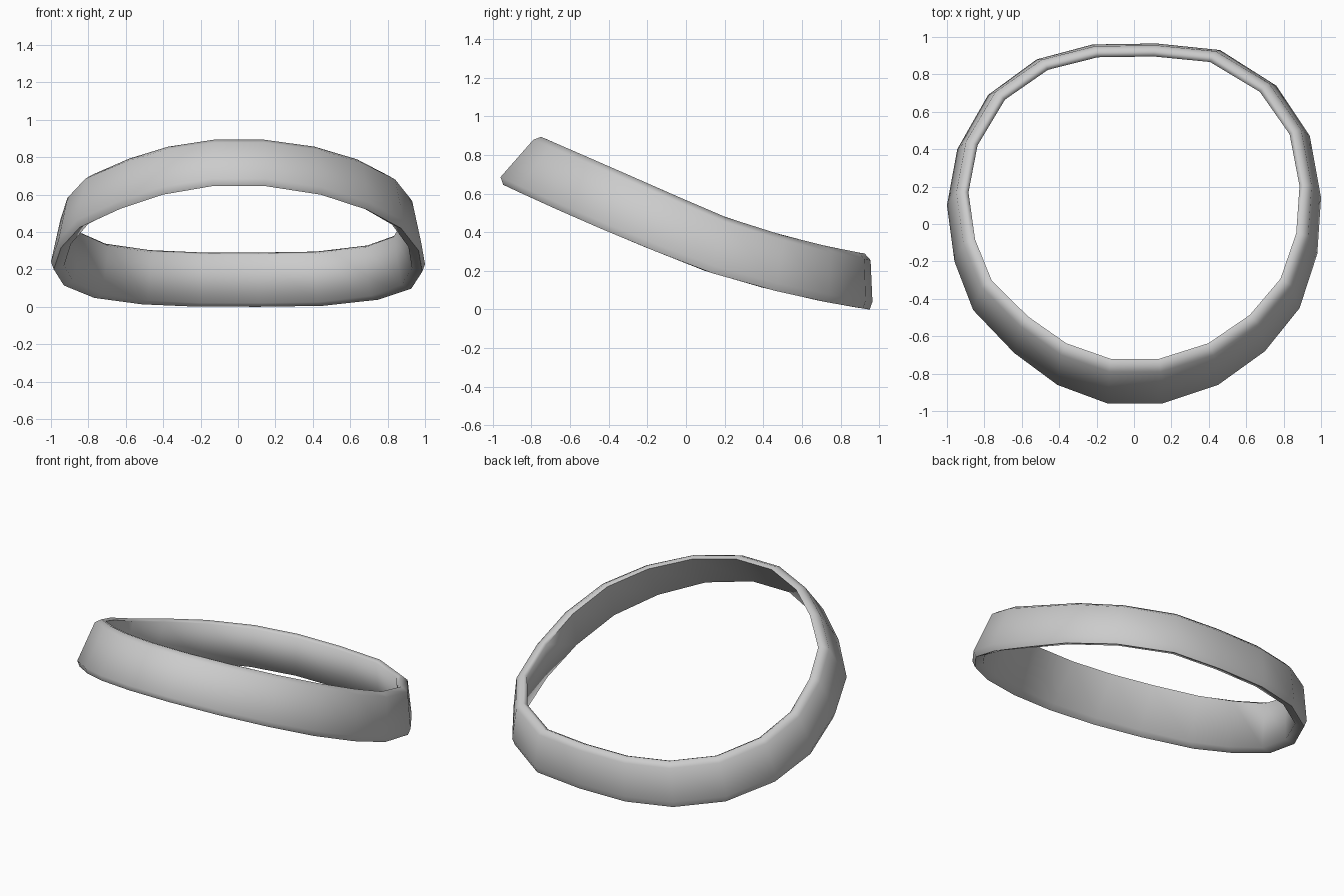
import bpy, bmesh, math

if "Cube" in bpy.data.objects:
    bpy.data.objects.remove(bpy.data.objects["Cube"])

# Plan of the lower outer edge, anticlockwise from the front
PLAN = [(0.15, -0.96), (0.45, -0.86), (0.70, -0.68), (0.885, -0.45), (0.98, -0.16),
        (1.0, 0.14), (0.94, 0.47), (0.76, 0.74), (0.46, 0.93), (0.12, 0.965),
        (-0.22, 0.96), (-0.52, 0.88), (-0.78, 0.69), (-0.945, 0.40), (-1.0, 0.10),
        (-0.96, -0.20), (-0.86, -0.46), (-0.64, -0.69), (-0.41, -0.86), (-0.14, -0.96)]


def base_z(y):
    """Height of the lower edge: a sagging slope from front to back."""
    c = 0.04 if y < 0.1 else 0.098
    return max(0.0, 0.645 - 0.42 * (y + 0.96) + c * (y + 0.96) * (y - 0.1))


def section(x, y):
    """Six-point band cross-section, wide lean at the front and upright at the back."""
    b = base_z(y)
    t = b + 0.29 - 0.045 * min(y, 0) ** 2
    return [(x, y, b + 0.04),
            (0.985 * x, 0.985 * y, b),
            (0.93 * x, 0.935 * y, b + 0.02),
            (0.885 * x, 0.085 + 0.84 * y, t - 0.012),
            (0.91 * x, 0.085 + 0.87 * y, t),
            (0.95 * x, 0.08 + 0.907 * y, t - 0.015 - 0.01 * (1 + y))]


# Band: sections bridged into a closed ring
bm = bmesh.new()
rings = [[bm.verts.new(p) for p in section(x, y)] for x, y in PLAN]
for i, a in enumerate(rings):
    n = rings[(i + 1) % len(rings)]
    for j in range(6):
        k = (j + 1) % 6
        bm.faces.new((a[j], a[k], n[k], n[j]))
bmesh.ops.recalc_face_normals(bm, faces=bm.faces)
mesh = bpy.data.meshes.new("band")
bm.to_mesh(mesh)
bm.free()
band = bpy.data.objects.new("band", mesh)
bpy.context.collection.objects.link(band)

# Soft shading over the rounded rims
bpy.context.view_layer.objects.active = band
band.select_set(True)
bpy.ops.object.shade_smooth_by_angle(angle=math.radians(75))
